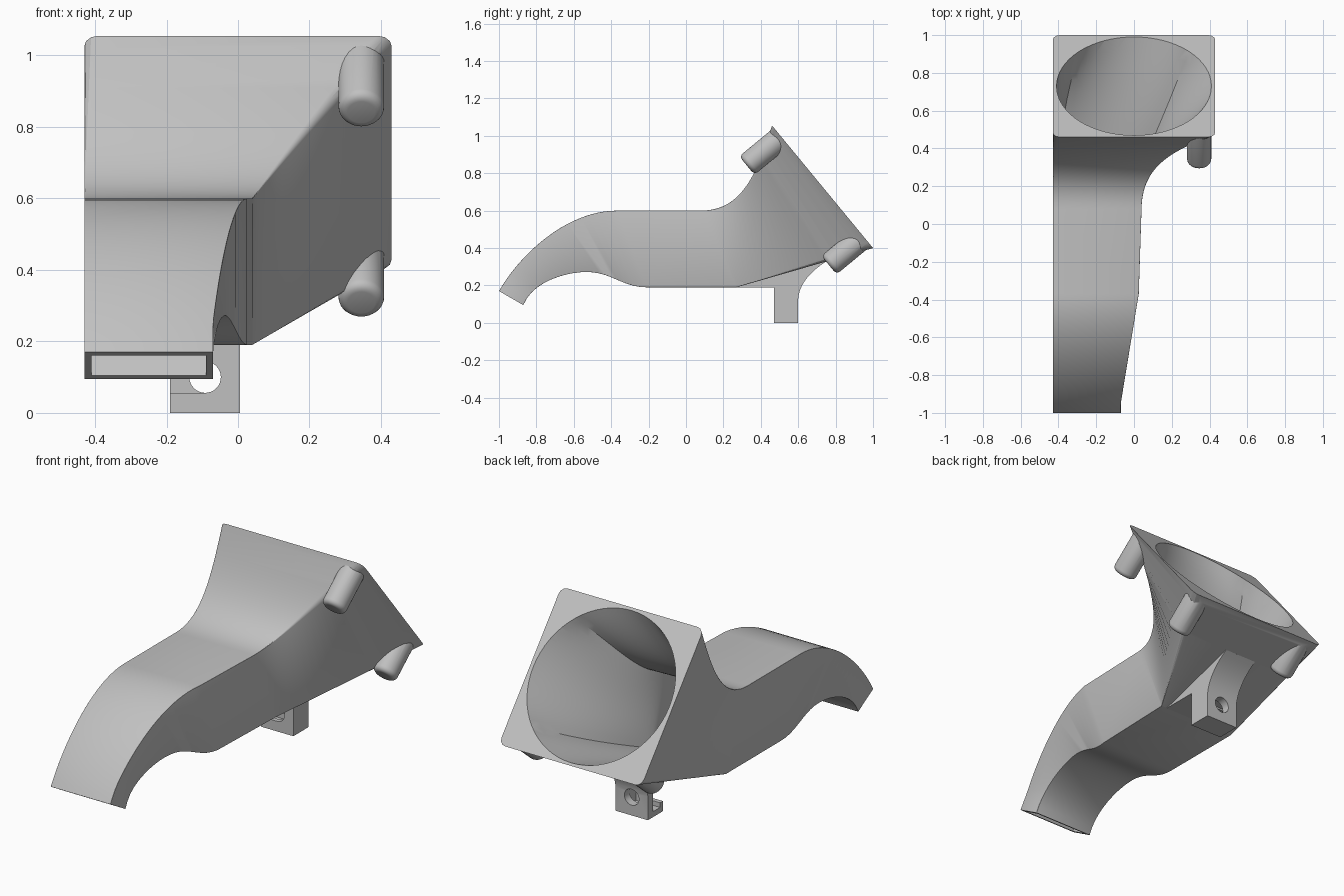
import bpy, bmesh, math
from mathutils import Vector, Matrix

if "Cube" in bpy.data.objects:
    bpy.data.objects.remove(bpy.data.objects["Cube"])

LEFT = -0.43                       # flat side wall
WALL = 0.02
CENTRE = Vector((0, 0.73, 0.7275))  # middle of the tilted fan face
NORMAL = Vector((0, 0.771, 0.636)).normalized()
DOWN = Vector((0, 0.636, -0.771)).normalized()

grey = bpy.data.materials.new("plain grey")
grey.use_nodes = True
grey.diffuse_color = (0.53, 0.53, 0.53, 1)
grey.node_tree.nodes["Principled BSDF"].inputs["Base Color"].default_value = (0.53, 0.53, 0.53, 1)


def bezier(points, t):
    pts = [Vector(p) for p in points]
    while len(pts) > 1:
        pts = [a.lerp(b, t) for a, b in zip(pts, pts[1:])]
    return pts[0]


def make_object(name, bm):
    bmesh.ops.recalc_face_normals(bm, faces=bm.faces)
    mesh = bpy.data.meshes.new(name)
    bm.to_mesh(mesh)
    bm.free()
    mesh.materials.append(grey)
    obj = bpy.data.objects.new(name, mesh)
    bpy.context.collection.objects.link(obj)
    return obj


def loft(name, rings):
    bm = bmesh.new()
    loops = [[bm.verts.new(p) for p in ring] for ring in rings]
    n = len(loops[0])
    for a, b in zip(loops, loops[1:]):
        for i in range(n):
            j = (i + 1) % n
            bm.faces.new((a[i], a[j], b[j], b[i]))
    bm.faces.new(loops[0])
    bm.faces.new(loops[-1])
    return make_object(name, bm)


def cylinder(name, start, axis, length, radius, bevel=0.0):
    axis = axis.normalized()
    bm = bmesh.new()
    bmesh.ops.create_cone(bm, cap_ends=True, segments=32, radius1=radius,
                          radius2=radius, depth=length)
    if bevel:
        rim = [e for e in bm.edges if all(v.co.z > 0 for v in e.verts)]
        bmesh.ops.bevel(bm, geom=rim, offset=bevel, segments=4, profile=0.5, affect='EDGES')
    turn = axis.to_track_quat('Z', 'Y').to_matrix().to_4x4()
    bm.transform(Matrix.Translation(start + axis * length / 2) @ turn)
    return make_object(name, bm)


def box(name, low, high):
    low, high = Vector(low), Vector(high)
    bm = bmesh.new()
    bmesh.ops.create_cube(bm, size=1)
    bm.transform(Matrix.Translation((low + high) / 2) @ Matrix.Diagonal((*(high - low), 1)))
    return make_object(name, bm)


def combine(target, tool, operation):
    mod = target.modifiers.new(operation, 'BOOLEAN')
    mod.operation = operation
    mod.solver = 'EXACT'
    mod.object = tool
    bpy.context.view_layer.update()
    graph = bpy.context.evaluated_depsgraph_get()
    mesh = bpy.data.meshes.new_from_object(target.evaluated_get(graph))
    target.modifiers.clear()
    target.data = mesh
    bpy.data.objects.remove(tool)


# Stations along the duct: top (y, z), bottom (y, z), right edge x, flare amount
stations = []
STEPS = 20
for i in range(STEPS + 1):         # drooping nozzle
    t = i / STEPS
    top = bezier([(-1, 0.17), (-0.88, 0.378), (-0.63, 0.6), (-0.37, 0.6)], t)
    if t < 0.5:
        low = bezier([(-0.87, 0.095), (-0.82, 0.222), (-0.64, 0.272), (-0.53, 0.272)], 2 * t)
    else:
        low = bezier([(-0.53, 0.272), (-0.40, 0.272), (-0.34, 0.19), (-0.21, 0.19)], 2 * t - 1)
    u = min(1, max(0, (-0.28 - top.x) / 0.67))
    stations.append((top, low, 0.04 - 0.11 * u, 0))
for i in range(STEPS + 1):         # flare up to the fan face
    t = i / STEPS
    s = t ** 1.9
    top = bezier([(0.08, 0.6), (0.30, 0.6), (0.38, 0.8), (0.46, 1.055)], t)
    low = Vector((0.27, 0.19)).lerp(Vector((1.0, 0.4)), s)
    stations.append((top, low, 0.04 + 0.39 * s, s))


def frame(station):
    top, low, right, s = station
    top, low = Vector((0, *top)), Vector((0, *low))
    mid = (top + low) / 2 + Vector(((LEFT + right) / 2, 0, 0))
    return mid, (top - low).normalized(), (right - LEFT) / 2, (top - low).length / 2, s


def outer_ring(station):
    mid, up, a, b, s = frame(station)
    r = 0.001 + 0.037 * s
    ring = []
    for corner, (sx, sy) in enumerate([(1, 1), (-1, 1), (-1, -1), (1, -1)]):
        for k in range(4):
            ang = math.radians(90 * corner + 30 * k)
            x = sx * (a - r) + r * math.cos(ang)
            ring.append(mid + Vector((x, 0, 0)) + up * (sy * (b - r) + r * math.sin(ang)))
    return ring


def inner_ring(station):
    mid, up, a, b, s = frame(station)
    a, b = a - WALL, b - WALL + 0.005 * s
    ring = []
    for k in range(64):
        ang = math.tau * k / 64
        c, d = math.cos(ang), math.sin(ang)
        f = (1 - s) / max(abs(c), abs(d)) + s     # rectangle blends to circle
        ring.append(mid + Vector((a * c * f, 0, 0)) + up * (b * d * f))
    return ring


duct = loft("fan_duct", [outer_ring(st) for st in stations])

# Screw bosses behind three corners of the fan face
corners = [(0.345, -0.345), (0.345, 0.345), (-0.345, 0.345)]
for x, v in corners:
    start = CENTRE + Vector((x, 0, 0)) + DOWN * v
    combine(duct, cylinder("boss", start - NORMAL * 0.01, -NORMAL, 0.23, 0.064, 0.025), 'UNION')

# Mounting bracket with a wedge in front and a concave fillet behind
profile = [(0.27, 0.19), (0.47, 0.19), (0.47, 0), (0.6, 0)]
profile += [tuple(bezier([(0.6, 0.13), (0.61, 0.24), (0.75, 0.328)], k / 10)) for k in range(11)]
profile += [(0.75, 0.336), (0.27, 0.199)]
bracket = loft("bracket", [[Vector((x, y, z)) for y, z in profile] for x in (-0.19, 0.005)])
combine(duct, bracket, 'UNION')

# Hollow air passage, open at both ends
passage = [inner_ring(st) for st in stations]
outlet = Vector((0, -0.5, -0.866)) * 0.03
passage.insert(0, [p + outlet for p in passage[0]])
passage.append([p + NORMAL * 0.03 for p in passage[-1]])
combine(duct, loft("air_passage", passage), 'DIFFERENCE')

# Screw holes, bracket hole and nut slot
for x, v in corners:
    start = CENTRE + Vector((x, 0, 0)) + DOWN * v
    combine(duct, cylinder("screw_hole", start + NORMAL * 0.02, -NORMAL, 0.2, 0.034), 'DIFFERENCE')
combine(duct, cylinder("bracket_hole", Vector((-0.092, 0.42, 0.1)), Vector((0, 1, 0)), 0.25, 0.044), 'DIFFERENCE')
combine(duct, box("nut_slot", (-0.25, 0.495, 0.03), (-0.045, 0.555, 0.155)), 'DIFFERENCE')
combine(duct, box("slot_mouth", (-0.25, 0.44, 0.055), (-0.092, 0.52, 0.145)), 'DIFFERENCE')

bpy.ops.object.select_all(action='DESELECT')
duct.select_set(True)
bpy.context.view_layer.objects.active = duct
bpy.ops.object.shade_smooth_by_angle(angle=math.radians(25))
